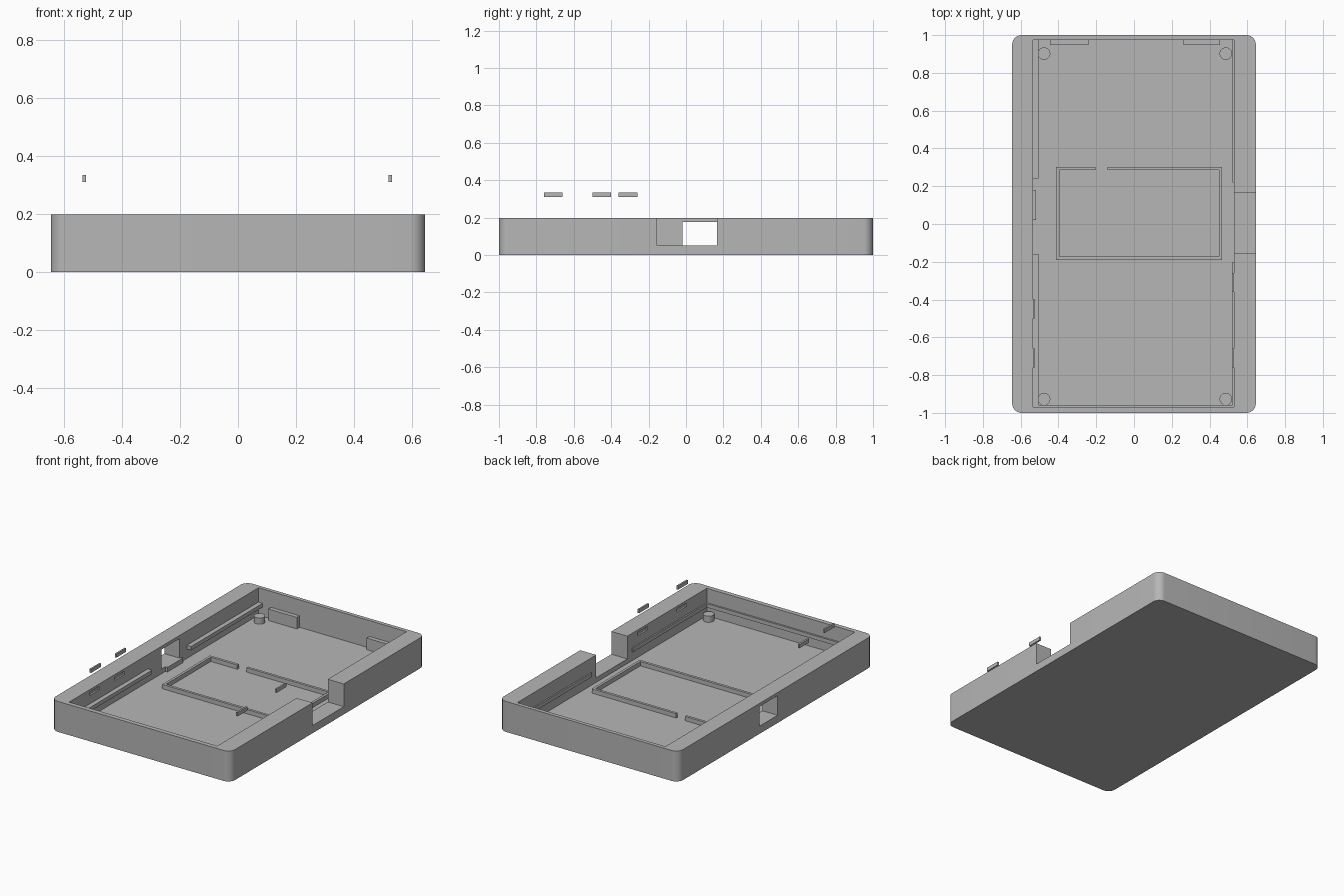
import bpy, bmesh, math

cube = bpy.data.objects.get("Cube")
if cube:
    bpy.data.objects.remove(cube, do_unlink=True)

grey = bpy.data.materials.new("plain grey")
grey.use_nodes = True
colour = (0.47, 0.47, 0.47, 1)
grey.diffuse_color = colour
grey.node_tree.nodes["Principled BSDF"].inputs["Base Color"].default_value = colour


def finish(name, bm):
    mesh = bpy.data.meshes.new(name)
    bm.to_mesh(mesh)
    bm.free()
    mesh.materials.append(grey)
    obj = bpy.data.objects.new(name, mesh)
    bpy.context.scene.collection.objects.link(obj)
    return obj


def box(name, x, y, z, corner=0):
    """Box from (min, max) ranges, optionally with rounded upright edges."""
    bm = bmesh.new()
    bmesh.ops.create_cube(bm, size=1)
    for v in bm.verts:
        v.co = [r[0] if c < 0 else r[1] for c, r in zip(v.co, (x, y, z))]
    if corner:
        upright = [e for e in bm.edges
                   if abs(e.verts[0].co.z - e.verts[1].co.z) > 0.01]
        bmesh.ops.bevel(bm, geom=upright, offset=corner, segments=10,
                        profile=0.5, affect='EDGES')
    return finish(name, bm)


def peg(name, x, y):
    bm = bmesh.new()
    bmesh.ops.create_cone(bm, cap_ends=True, segments=32, radius1=0.033,
                          radius2=0.033, depth=0.045)
    bmesh.ops.translate(bm, verts=bm.verts, vec=(x, y, 0.0375))
    return smooth(finish(name, bm))


def smooth(obj):
    bpy.ops.object.select_all(action='DESELECT')
    obj.select_set(True)
    bpy.context.view_layer.objects.active = obj
    bpy.ops.object.shade_smooth_by_angle(angle=math.radians(30))
    return obj


def cut(target, cutter):
    mod = target.modifiers.new("cut", 'BOOLEAN')
    mod.operation = 'DIFFERENCE'
    mod.solver = 'EXACT'
    mod.object = cutter
    bpy.context.view_layer.objects.active = target
    bpy.ops.object.modifier_apply(modifier=mod.name)
    bpy.data.objects.remove(cutter, do_unlink=True)


LEFT, RIGHT, FRONT, BACK = -0.535, 0.53, -0.97, 0.975
FLOOR, TOP = 0.02, 0.198
TAB = 0.1

# Tray shell with cavity, open notch and closed window
tray = box("tray", (-0.645, 0.645), (-1, 1), (0, TOP), corner=0.05)
cut(tray, box("cavity", (LEFT, RIGHT), (FRONT, BACK), (FLOOR, 0.4)))
cut(tray, box("notch", (0.5, 0.8), (-0.155, 0.165), (0.05, 0.4)))
cut(tray, box("window", (-0.8, -0.5), (-0.02, 0.165), (0.05, 0.177)))

# Snap tabs floating above matching wall slots
for side, wall, starts in (("right", LEFT, (-0.76, -0.5)),
                           ("left", RIGHT, (-0.76, -0.36))):
    inward = 0.011 if wall < 0 else -0.011
    for i, y in enumerate(starts):
        span = (y, y + TAB)
        cut(tray, box("slot", sorted((wall - inward, wall + inward)), span,
                      (0.16, 0.182)))
        box(f"{side}_snap_tab_{i + 1}", sorted((wall, wall + inward)), span,
            (0.31, 0.334))
smooth(tray)

# Support rails along the walls
RAIL = (0.08, 0.105)
box("right_front_rail", (LEFT, -0.505), (FRONT, -0.16), RAIL)
box("right_back_rail", (LEFT, -0.505), (0.24, BACK), RAIL)
box("left_front_rail", (0.521, RIGHT), (FRONT, -0.2), RAIL)
box("left_back_rail", (0.521, RIGHT), (0.22, BACK), RAIL)
box("front_rail", (LEFT, RIGHT), (FRONT, -0.958), RAIL)
box("window_ledge", (LEFT, -0.52), (0.02, 0.18), (FLOOR, 0.05))

# Stop blocks on the back wall
box("back_block_right", (-0.445, -0.24), (0.947, BACK), (FLOOR, 0.095))
box("back_block_left", (0.262, 0.455), (0.947, BACK), (FLOOR, 0.095))

# Low frame on the floor, with a gap in its back side
RIB, X0, X1, Y0, Y1 = 0.017, -0.412, 0.466, -0.19, 0.302
LOW = (FLOOR, 0.048)
box("frame_front", (X0, X1), (Y0, Y0 + RIB), LOW)
box("frame_right", (X0, X0 + RIB), (Y0, Y1), LOW)
box("frame_left", (X1 - RIB, X1), (Y0, Y1), LOW)
box("frame_back_right", (X0, -0.205), (Y1 - RIB, Y1), LOW)
box("frame_back_left", (-0.14, X1), (Y1 - RIB, Y1), LOW)

# Corner pegs
for side, x in (("right", -0.476), ("left", 0.486)):
    for end, y in (("front", -0.927), ("back", 0.902)):
        peg(f"{end}_{side}_peg", x, y)
